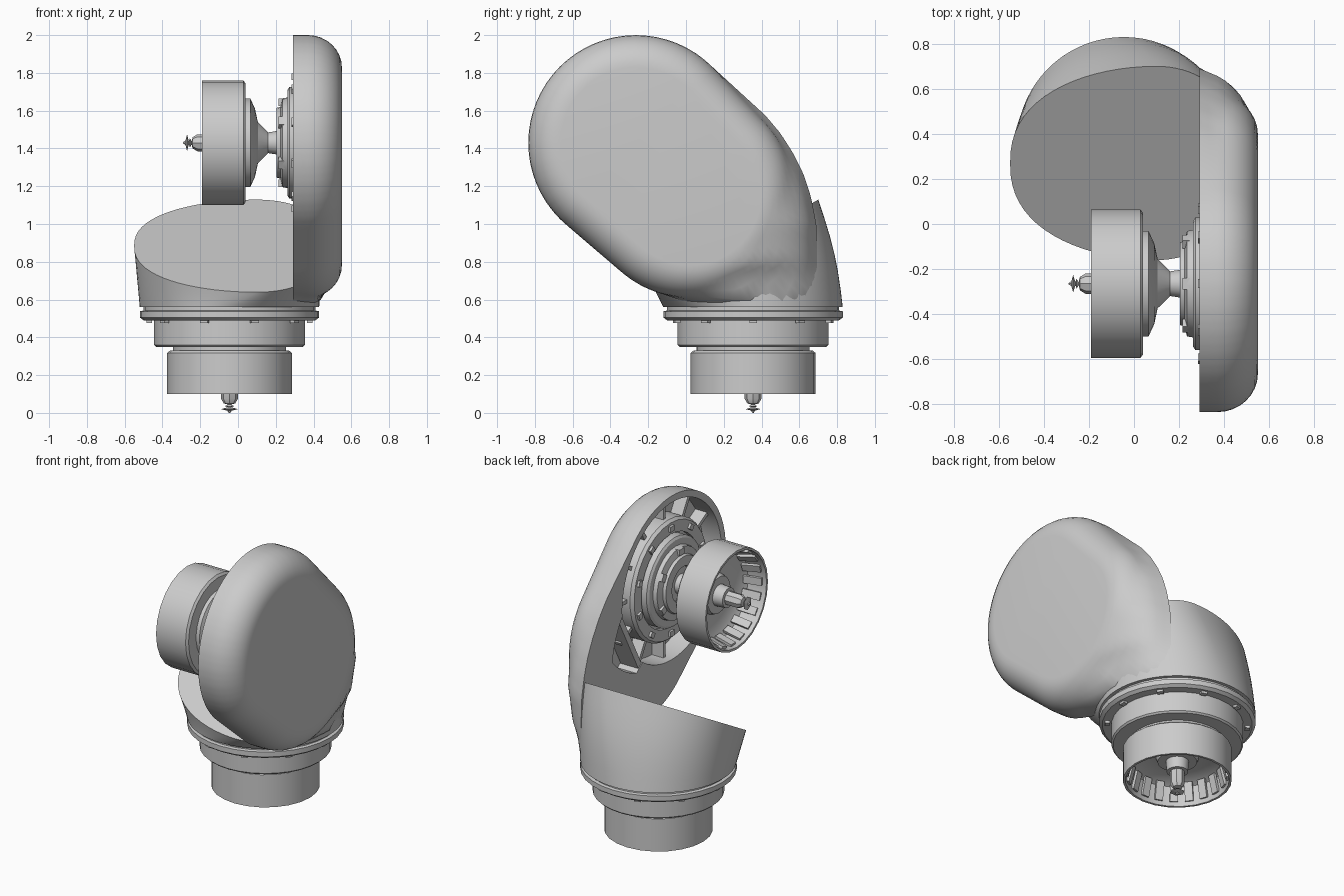
import bpy, bmesh
from math import pi, sin, cos, radians, degrees, sqrt, atan2
from mathutils import Matrix, Vector

cube = bpy.data.objects.get("Cube")
if cube:
    bpy.data.objects.remove(cube, do_unlink=True)

grey = bpy.data.materials.new("light_grey")
grey.use_nodes = True
grey.diffuse_color = (0.6, 0.6, 0.6, 1)
for node in grey.node_tree.nodes:
    if node.type == 'BSDF_PRINCIPLED':
        node.inputs["Base Color"].default_value = (0.6, 0.6, 0.6, 1)

BASE = Vector((-0.045, 0.355))       # centre of the vertical joint (x, y)
HEAD = Vector((-0.265, 1.43))        # centre of the side joint (y, z)
HEEL = Vector((0.02, 1.16))          # lower centre of the arm housing (y, z)
BASE_R, BASE_Z, OPEN_X = 0.475, 0.56, 0.29


def make(name, bm, matrix):
    """Turn a bmesh into a shaded, coloured object."""
    bm.transform(matrix)
    bmesh.ops.recalc_face_normals(bm, faces=bm.faces[:])
    mesh = bpy.data.meshes.new(name)
    bm.to_mesh(mesh)
    bm.free()
    mesh.materials.append(grey)
    mesh.shade_smooth()
    mesh.set_sharp_from_angle(angle=radians(32))
    obj = bpy.data.objects.new(name, mesh)
    bpy.context.collection.objects.link(obj)


def loft(name, rings, matrix=Matrix.Identity(4)):
    """Skin equal-length rings of points and cap both ends."""
    bm = bmesh.new()
    rows = [[bm.verts.new(p) for p in ring] for ring in rings]
    for low, high in zip(rows, rows[1:]):
        for i in range(len(low)):
            j = (i + 1) % len(low)
            bm.faces.new((low[i], low[j], high[j], high[i]))
    bm.faces.new(rows[0])
    bm.faces.new(rows[-1])
    make(name, bm, matrix)


def around(count):
    return [2 * pi * i / count for i in range(count)]


def lathe(name, profile, matrix, steps=28):
    """Turn (radius, height) points round the local z axis."""
    loft(name, [[(r * cos(a), r * sin(a), h) for a in around(steps)]
                for r, h in profile], matrix)


def blocks(name, angles, radius, height, size, matrix, lean=0):
    """Small blocks placed round the local z axis."""
    bm = bmesh.new()
    for a in angles:
        place = (Matrix.Rotation(a, 4, 'Z') @ Matrix.Translation((radius, 0, height))
                 @ Matrix.Rotation(lean, 4, 'Y') @ Matrix.Diagonal((*size, 1)))
        bmesh.ops.create_cube(bm, size=1, matrix=place)
    make(name, bm, matrix)


def cross(a, b):
    return a[0] * b[1] - a[1] * b[0]


def hull(points):
    """Convex outline of 2D points, counter-clockwise."""
    points = sorted({(round(p[0], 5), round(p[1], 5)) for p in points})
    outline = []
    for run in (points, points[::-1]):
        chain = []
        for p in run:
            while len(chain) > 1 and cross(Vector(chain[-1]) - Vector(chain[-2]),
                                           Vector(p) - Vector(chain[-1])) <= 0:
                chain.pop()
            chain.append(p)
        outline += chain[:-1]
    return [Vector(p) for p in outline]


# Arm housing: rounded stadium blended down to the round base
RAYS = [Vector((cos(a), sin(a))) for a in around(160)]
RIDGE = ((0.42, 1.575, 1), (0.5, 1.48, 1), (0.57, 1.37, 1), (0.62, 1.27, 1),
         (0.66, 1.15, 1), (0.69, 1.0, 1), (0.695, 0.8, 1.5))   # y, z, taper


def section(x, shrink):
    """Outline of the housing at one x, sampled on rays from the side joint."""
    points = [centre + (radius - shrink) * Vector((cos(a), sin(a)))
              for centre, radius in ((HEAD, 0.57), (HEEL, 0.55)) for a in around(64)]
    taper = 1.5 * shrink + 0.4 * (x - OPEN_X)
    points += [(y - taper * weight, z) for y, z, weight in RIDGE]
    reach = BASE_R ** 2 - (x - BASE.x) ** 2
    if reach > 0:
        points += [(BASE.y + s * 0.98 * sqrt(reach), BASE_Z + 0.02) for s in (-1, 1)]
    else:
        f = (x - 0.43) / 0.12
        points.append((BASE.y - 0.25 * f, BASE_Z + 0.02 + 0.22 * f))
    outline = [p - HEAD for p in hull(points)]
    ring = []
    for d in RAYS:
        hits = []
        for p, q in zip(outline, outline[1:] + outline[:1]):
            slope = cross(d, q - p)
            if slope > 1e-7:
                hits.append(cross(p, q) / slope)
        ring.append((x, *(HEAD + min(hits) * d)))
    return ring


def recess(x):
    """Round recess with a three-sided pocket reaching towards the back."""
    ring = []
    for d in RAYS:
        a = degrees(atan2(d.y, d.x))
        radius = 0.525
        if -53 < a <= -26:
            radius = 0.7 + 0.1 * (a + 26) / 27
        elif -26 < a < -5:
            radius = 0.7 - 0.17 * (a + 26) / 21
        ring.append((x, *(HEAD + radius * d)))
    return ring


rings = [recess(0.43), recess(OPEN_X), section(OPEN_X, 0), section(0.33, 0)]
for i in range(9):
    t = i / 8 * pi / 2
    rings.append(section(0.37 + 0.18 * sin(t), 0.171 * (1 - cos(t))))
loft("arm_housing", rings)

# Trunk: lofted from the base circle to a sloping oval top, its right end inside the arm
rings = []
for k in range(7):
    t = k / 6
    ring = []
    for a in around(72):
        low = Vector((BASE.x + BASE_R * cos(a), BASE.y + BASE_R * sin(a), BASE_Z))
        fullness = 0.85 if cos(a) < 0 else 0.6
        bow = abs(sin(a)) ** fullness * (1 if sin(a) > 0 else -1)
        y = 0.27 + 0.43 * bow
        high = Vector((0.1 + (0.65 if cos(a) < 0 else 0.34) * cos(a), y, 0.73 + 0.57 * y))
        p = low.lerp(high, t)
        p.y += 0.02 * sin(pi * t) * max(0, sin(a))
        ring.append(p)
    rings.append(ring)
loft("trunk", rings)

# Base collar with bolts
down = Matrix.Translation((BASE.x, BASE.y, BASE_Z)) @ Matrix.Rotation(pi, 4, 'X')
lathe("base_collar", [(0.455, -0.005), (0.455, 0.018), (0.475, 0.022), (0.475, 0.055),
                      (0.455, 0.07), (0.4, 0.07), (0.4, 0.2), (0.39, 0.21), (0.3, 0.21),
                      (0.3, 0.235)], down, 32)
blocks("base_bolts", around(10), 0.425, 0.075, (0.03, 0.04, 0.02), down)

# Side joint: stepped rings inside the recess and a waisted neck
side = Matrix.Translation((0, HEAD.x, HEAD.y)) @ Matrix.Rotation(-pi / 2, 4, 'Y')
lathe("side_rings", [(0.4, -0.44), (0.4, -0.32), (0.385, -0.3), (0.31, -0.3), (0.31, -0.33),
                     (0.295, -0.33), (0.295, -0.272), (0.28, -0.262), (0.24, -0.262),
                     (0.235, -0.235), (0.19, -0.225), (0.185, -0.205), (0.12, -0.205),
                     (0.11, -0.23), (0.065, -0.225), (0.055, -0.16), (0.11, -0.105),
                     (0.18, -0.09), (0.235, -0.065), (0.235, -0.035)], side, 30)
blocks("side_bolts", around(10), 0.35, -0.297, (0.035, 0.04, 0.025), side)
blocks("inner_bolts", around(6), 0.215, -0.235, (0.04, 0.05, 0.04), side)
blocks("recess_ribs", around(12), 0.46, -0.39, (0.14, 0.025, 0.09), side)
blocks("pocket_strut", [radians(118)], 0.5, -0.36, (0.04, 0.5, 0.13), side)


# Open drums with inner fins, hub and spindle
def drum(label, matrix):
    lathe(label + "_drum", [(0.315, 0), (0.33, 0.012), (0.33, 0.23), (0.315, 0.23),
                            (0.305, 0.1), (0.25, 0.07), (0.13, 0.07), (0.12, 0.1),
                            (0.07, 0.1), (0.065, 0.17)], matrix, 24)
    blocks(label + "_fins", around(20), 0.29, 0.145, (0.018, 0.05, 0.12), matrix, 0.25)
    lathe(label + "_spindle", [(0.045, 0.16), (0.045, 0.255), (0.03, 0.28), (0.01, 0.285)],
          matrix, 8)
    lathe(label + "_tip", [(0.008, 0.285), (0.025, 0.295), (0.008, 0.3), (0.045, 0.31),
                           (0.012, 0.318), (0.004, 0.33)], matrix, 6)


drum("lower", Matrix.Translation((BASE.x, BASE.y, 0.33)) @ Matrix.Rotation(pi, 4, 'X'))
drum("upper", Matrix.Translation((0.04, HEAD.x, HEAD.y)) @ Matrix.Rotation(-pi / 2, 4, 'Y'))
